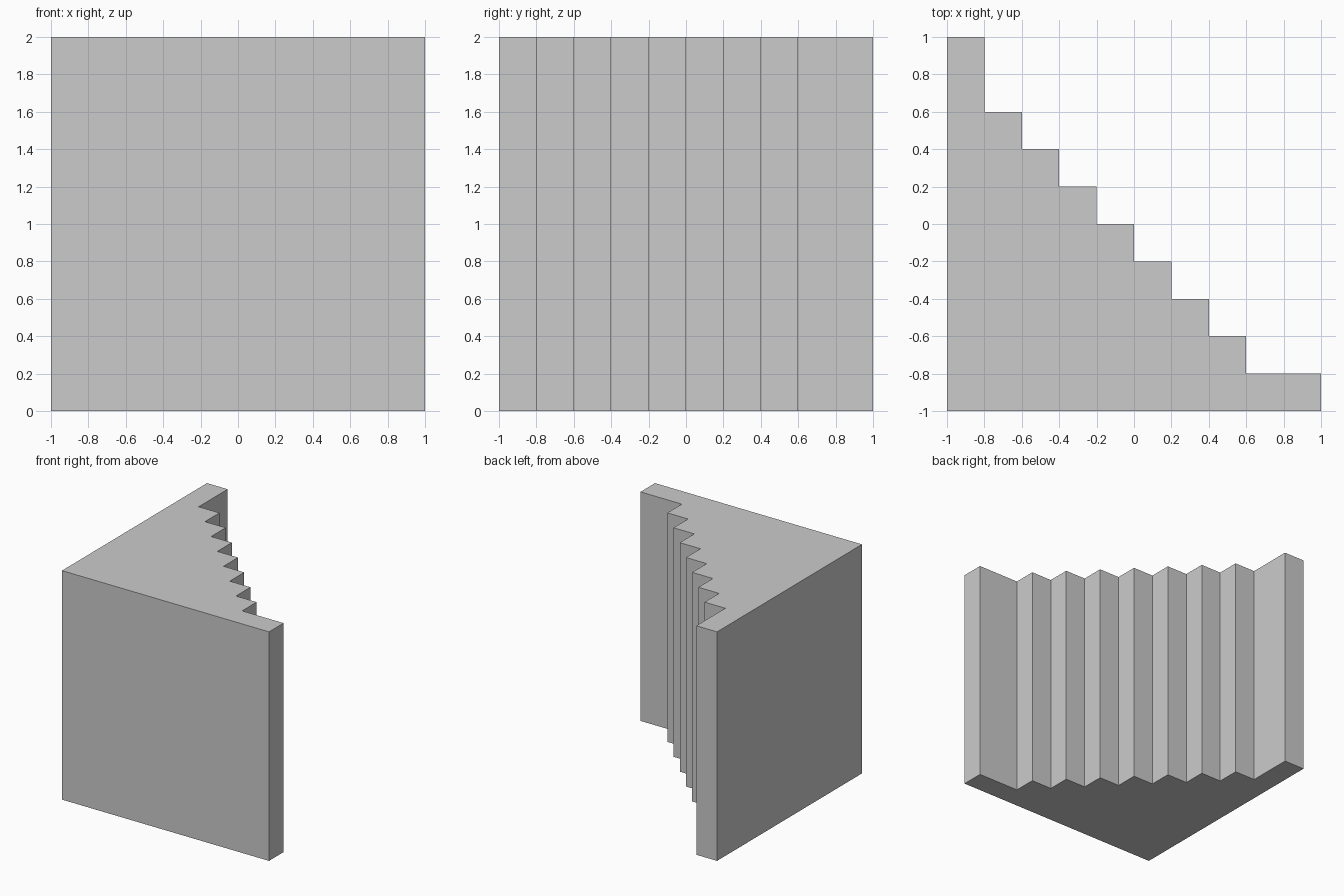
import bpy, bmesh

if "Cube" in bpy.data.objects:
    bpy.data.objects.remove(bpy.data.objects["Cube"])

STEP = 0.2
HEIGHT = 2.0

# Plan outline: two straight walls joined by a stepped diagonal
outline = [(-1, -1), (1, -1), (1, -0.8)]
for i in range(8):
    x, y = 0.6 - STEP * i, -0.8 + STEP * i
    outline += [(x, y), (x, y + STEP if i < 7 else 1.0)]
outline.append((-1, 1))

# Extrude the outline upward into a solid block
bm = bmesh.new()
base = bm.faces.new([bm.verts.new((x, y, 0)) for x, y in outline])
result = bmesh.ops.extrude_face_region(bm, geom=[base], use_keep_orig=True)
top_verts = [g for g in result["geom"] if isinstance(g, bmesh.types.BMVert)]
bmesh.ops.translate(bm, verts=top_verts, vec=(0, 0, HEIGHT))
bmesh.ops.recalc_face_normals(bm, faces=bm.faces)

mesh = bpy.data.meshes.new("stepped_corner_block")
bm.to_mesh(mesh)
bm.free()
block = bpy.data.objects.new("stepped_corner_block", mesh)
bpy.context.collection.objects.link(block)
